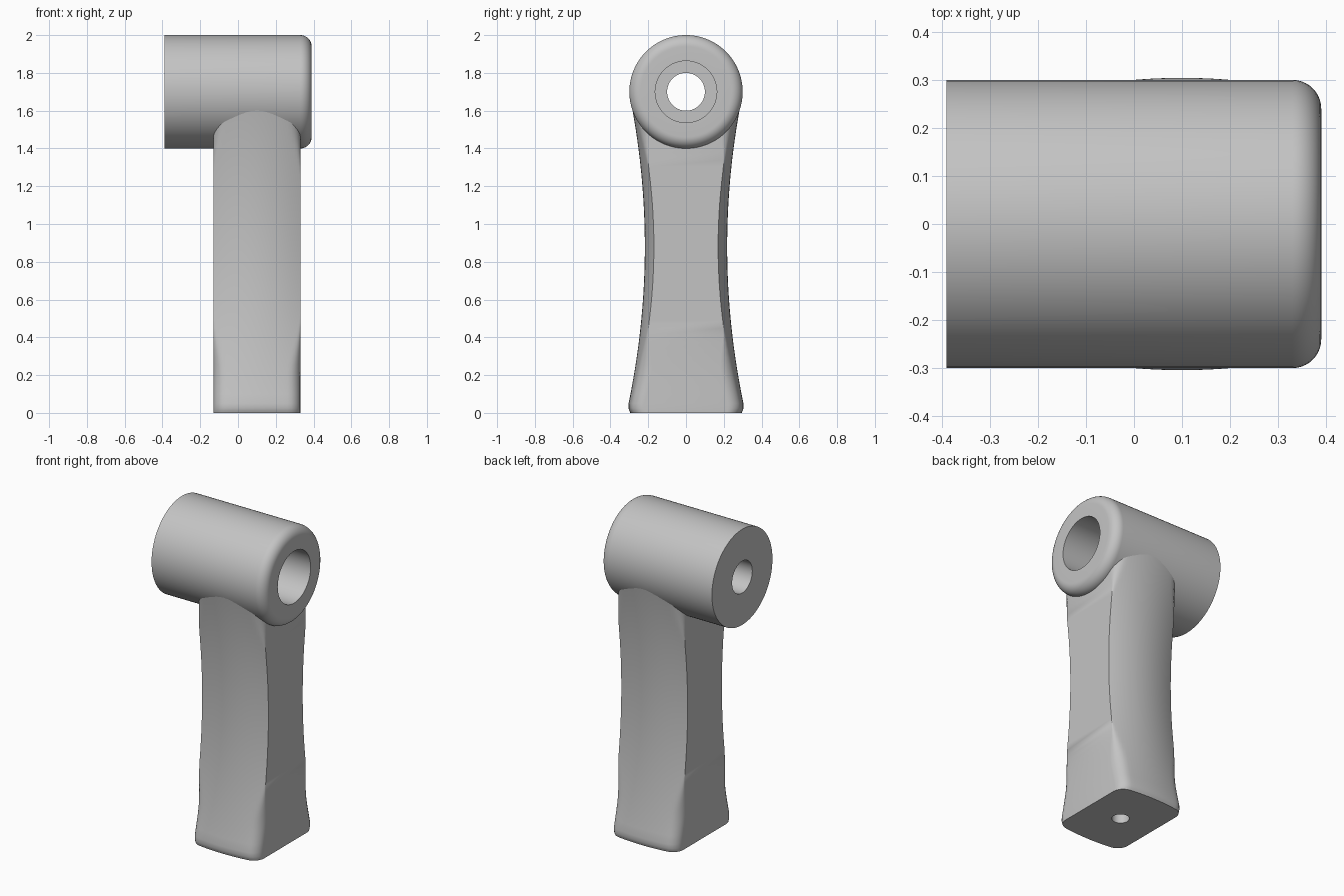
import bpy
import bmesh
from math import pi, sin, cos, sqrt, radians

cube = bpy.data.objects.get("Cube")
if cube:
    bpy.data.objects.remove(cube, do_unlink=True)

grey = bpy.data.materials.new("light grey")
grey.use_nodes = True
colour = (0.55, 0.55, 0.55, 1)
grey.diffuse_color = colour
grey.node_tree.nodes["Principled BSDF"].inputs["Base Color"].default_value = colour

HEAD_Z = 1.7
HANDLE_X = 0.1
HALF_WIDTH = 0.23


def make_object(name, bm):
    bmesh.ops.recalc_face_normals(bm, faces=bm.faces)
    mesh = bpy.data.meshes.new(name)
    bm.to_mesh(mesh)
    bm.free()
    mesh.materials.append(grey)
    obj = bpy.data.objects.new(name, mesh)
    bpy.context.collection.objects.link(obj)
    return obj


def bridge(bm, rings, closed):
    """Join successive rings of vertices with quads."""
    pairs = list(zip(rings, rings[1:]))
    if closed:
        pairs.append((rings[-1], rings[0]))
    for a, b in pairs:
        for i in range(len(a)):
            j = (i + 1) % len(a)
            bm.faces.new((a[i], a[j], b[j], b[i]))


def select_only(obj):
    bpy.ops.object.select_all(action="DESELECT")
    obj.select_set(True)
    bpy.context.view_layer.objects.active = obj


def cut_cylinder(obj, radius, depth, location, rotation):
    bpy.ops.mesh.primitive_cylinder_add(vertices=64, radius=radius, depth=depth,
                                        location=location, rotation=rotation)
    cutter = bpy.context.object
    cutter.hide_render = True
    mod = obj.modifiers.new("cut", "BOOLEAN")
    mod.operation = "DIFFERENCE"
    mod.solver = "EXACT"
    mod.object = cutter
    select_only(obj)
    bpy.ops.object.modifier_apply(modifier=mod.name)
    bpy.data.objects.remove(cutter, do_unlink=True)


# Head: turned barrel with one rounded end and a stepped bore
profile = [(-0.39, 0.1), (-0.39, 0.3)]
for k in range(11):
    a = pi / 2 * k / 10
    profile.append((0.33 + 0.06 * sin(a), 0.24 + 0.06 * cos(a)))
profile += [(0.39, 0.163), (-0.11, 0.163), (-0.11, 0.1)]

bm = bmesh.new()
SIDES = 96
rings = []
for x, r in profile:
    angles = [2 * pi * i / SIDES for i in range(SIDES)]
    rings.append([bm.verts.new((x, r * cos(a), HEAD_Z + r * sin(a))) for a in angles])
bridge(bm, rings, closed=True)
head = make_object("head", bm)


# Handle: waisted grip, bulging front and back, corners rounding off at the ends
def half_depth(u, z):
    w = (z - 0.88) ** 2
    depth = 0.218 + 0.125 * w
    bulge = 0.048 - 0.035 * w
    t = min(max((abs(z - 0.88) - 0.4) / 0.3, 0), 1)
    r = 0.06 * t * t * (3 - 2 * t)
    y = depth - bulge * u * u
    d = HALF_WIDTH * (1 - abs(u))
    if d < r:
        y -= r - sqrt(r * r - (r - d) ** 2)
    if z < 0.05:
        y -= 0.02 * (1 - z / 0.05) ** 2
    return y


bm = bmesh.new()
STEPS = 24
across = [sin(pi / 2 * (2 * i / STEPS - 1)) for i in range(STEPS + 1)]
heights = [0, 0.012, 0.025, 0.05] + [0.1 + 1.55 * k / 40 for k in range(41)]
rings = []
for z in heights:
    front = [(u, -half_depth(u, z)) for u in across]
    back = [(u, -y) for u, y in reversed(front)]
    rings.append([bm.verts.new((HANDLE_X + HALF_WIDTH * u, y, z)) for u, y in front + back])
bridge(bm, rings, closed=False)
bm.faces.new(rings[0])
bm.faces.new(rings[-1])
handle = make_object("handle", bm)

# Clear the handle out of the bore and drill its underside
cut_cylinder(handle, 0.25, 1.2, (0, 0, HEAD_Z), (0, pi / 2, 0))
cut_cylinder(handle, 0.05, 1.0, (HANDLE_X, 0, 0), (0, 0, 0))

for obj in (head, handle):
    select_only(obj)
    bpy.ops.object.shade_smooth_by_angle(angle=radians(30))
